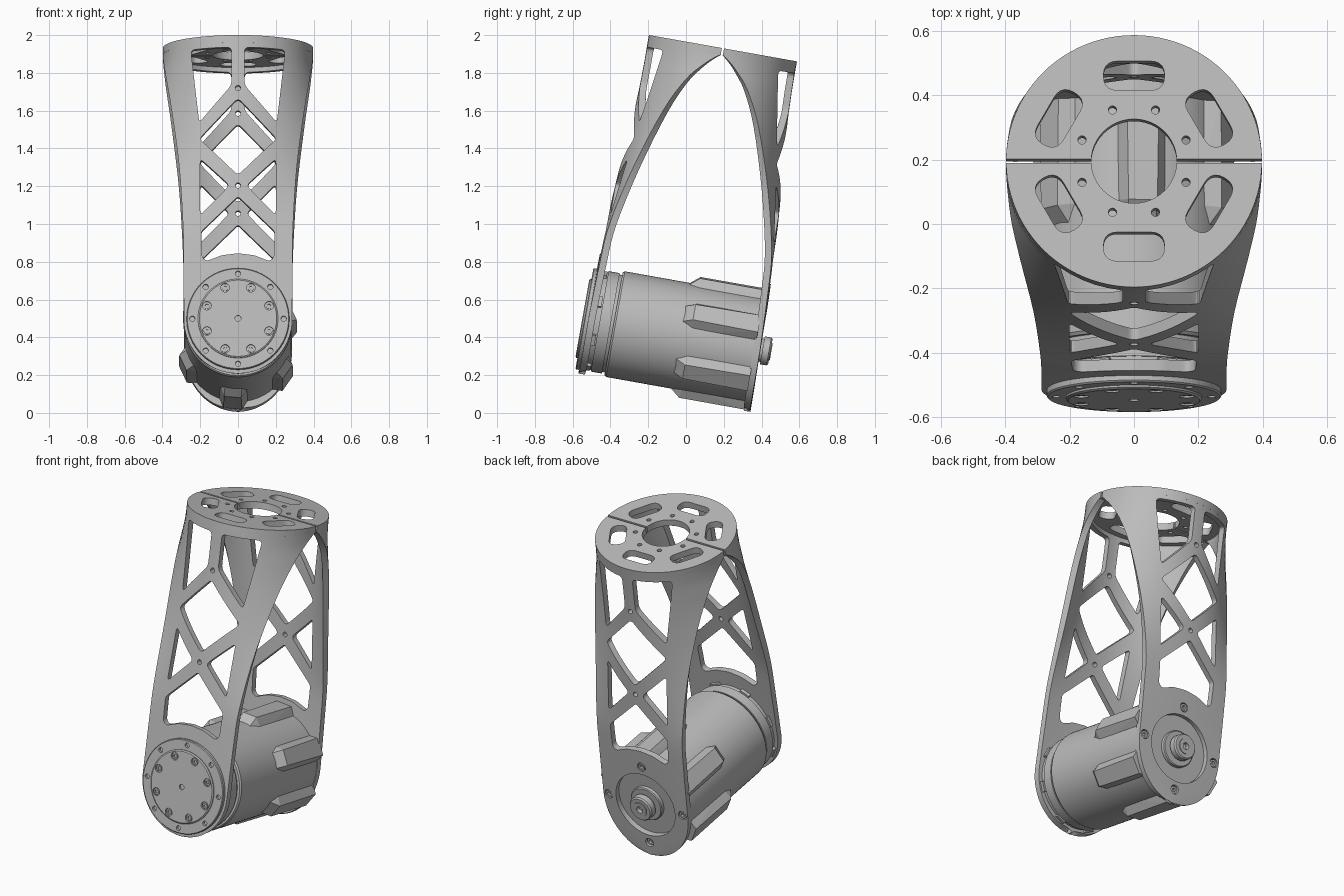
import bpy, bmesh, math
from mathutils import Matrix, Vector

if "Cube" in bpy.data.objects:
    bpy.data.objects.remove(bpy.data.objects["Cube"])

# Everything is built upright (x, u = depth, w = height), then tilted as a whole
TILT = Matrix.Rotation(math.radians(-10.1), 4, 'X')
MID = -0.146      # depth of the split between the two arms
AXIS = 0.397      # height of the motor axis
TOP = 1.935

grey = bpy.data.materials.new("machined_grey")
grey.use_nodes = True
grey.diffuse_color = (0.5, 0.5, 0.5, 1)
grey.node_tree.nodes["Principled BSDF"].inputs["Base Color"].default_value = grey.diffuse_color


def make(name, bm, recalc=True):
    if recalc:
        bmesh.ops.recalc_face_normals(bm, faces=bm.faces)
    me = bpy.data.meshes.new(name)
    bm.to_mesh(me)
    bm.free()
    me.materials.append(grey)
    ob = bpy.data.objects.new(name, me)
    bpy.context.collection.objects.link(ob)
    ob.matrix_world = TILT
    return ob


def bake(ob):
    bpy.context.view_layer.update()
    dg = bpy.context.evaluated_depsgraph_get()
    me = bpy.data.meshes.new_from_object(ob.evaluated_get(dg))
    ob.modifiers.clear()
    ob.data = me


def cut(ob, bm):
    cutter = make("cutter", bm)
    cutter.hide_render = True
    mod = ob.modifiers.new("cut", 'BOOLEAN')
    mod.object, mod.operation, mod.solver = cutter, 'DIFFERENCE', 'EXACT'
    bake(ob)
    bpy.data.objects.remove(cutter)


def smooth(ob):
    ob.data.shade_smooth()
    ob.data.set_sharp_from_angle(angle=math.radians(32))
    return ob


def rounded(pts, r):
    out, n = [], len(pts)
    for i in range(n):
        p, a, b = (Vector(pts[k % n]) for k in (i, i - 1, i + 1))
        s, e = p + (a - p).normalized() * r, p + (b - p).normalized() * r
        for k in range(6):
            t = k / 5
            out.append(s * (1 - t) ** 2 + p * (2 * t * (1 - t)) + e * t * t)
    return out


def circle(cx, cy, r, seg=20):
    return [(cx + r * math.cos(math.tau * k / seg), cy + r * math.sin(math.tau * k / seg))
            for k in range(seg)]


def polar(r, deg, cx=0.0, cy=0.0):
    return cx + r * math.cos(math.radians(deg)), cy + r * math.sin(math.radians(deg))


def prism(bm, pts, a, b, upright=False):
    """Extrude a flat outline from a to b, along depth or along height."""
    place = (lambda p: (p[0], p[1], a)) if upright else (lambda p: (p[0], a, p[1]))
    face = bm.faces.new([bm.verts.new(place(p)) for p in pts])
    new = bmesh.ops.extrude_face_region(bm, geom=[face])["geom"]
    step = Vector((0, 0, b - a)) if upright else Vector((0, b - a, 0))
    bmesh.ops.translate(bm, vec=step, verts=[v for v in new if isinstance(v, bmesh.types.BMVert)])


def lathe(name, prof, x=0.0, w=AXIS, seg=64):
    bm = bmesh.new()
    vs = [bm.verts.new((x + r, u, w)) for u, r in prof]
    es = [bm.edges.new(p) for p in zip(vs, vs[1:])]
    bmesh.ops.spin(bm, geom=vs + es, cent=(x, 0, w), axis=(0, 1, 0), angle=math.tau, steps=seg)
    bmesh.ops.remove_doubles(bm, verts=bm.verts, dist=0.0003)
    return smooth(make(name, bm))


# Arm shape by height: w, half width, depth at centre, depth at edge
KEYS = [Vector(k) for k in (
    (1.90, .398, .398, .006), (1.875, .397, .398, .04), (1.83, .392, .398, .09),
    (1.74, .38, .399, .165), (1.56, .352, .406, .255), (1.24, .312, .432, .36),
    (0.92, .292, .453, .435), (0.70, .288, .461, .452), (AXIS, .287, .466, .462))]


def arm_rows(drop):
    rows = []
    for i in range(len(KEYS) - 1):
        p0, p1, p2, p3 = (KEYS[max(0, min(len(KEYS) - 1, k))] for k in range(i - 1, i + 3))
        for s in range(4):
            t = s / 4
            rows.append(p1 + (p2 - p0) * (t / 2) + (2 * p0 - 5 * p1 + 4 * p2 - p3) * (t * t / 2)
                        + (3 * p1 - p0 - 3 * p2 + p3) * (t ** 3 / 2))
    for k in range(16):   # rounded lower end
        a = math.radians(87) * k / 15
        rows.append(Vector((AXIS - drop * math.sin(a), .287 * math.cos(a), .466, .462)))
    return rows


def arm(name, side, drop):
    bm, grid, cols = bmesh.new(), [], 28
    for w, half, deep, edge in arm_rows(drop):
        sag = deep - edge
        rad = (half * half + sag * sag) / (2 * sag)
        span = math.atan2(half, rad - sag)
        line = []
        for j in range(cols + 1):
            a = span * (2 * j / cols - 1)
            d = deep - rad * (1 - math.cos(a))
            line.append(bm.verts.new((rad * math.sin(a), MID + side * d + .012 * (1.9 - w) / 1.5, w)))
        grid.append(line)
    for r0, r1 in zip(grid, grid[1:]):
        for j in range(cols):
            bm.faces.new((r0[j], r0[j + 1], r1[j + 1], r1[j]))
    ob = make(name, bm, recalc=False)
    wall = ob.modifiers.new("wall", 'SOLIDIFY')
    wall.thickness, wall.offset = .036, -side
    bake(ob)

    # Lattice windows and bolt holes
    near, far = MID + side * .12, MID + side * .8
    bm = bmesh.new()
    for m in (1, -1):
        prism(bm, rounded([(m * .035, 1.87), (m * .25, 1.87), (m * .205, 1.47), (m * .035, 1.665)], .025), near, far)
        prism(bm, rounded([(m * .2, 1.27), (m * .045, 1.12), (m * .2, .96)], .025), near, far)
    prism(bm, rounded([(0, 1.595), (.205, 1.38), (0, 1.175), (-.205, 1.38)], .025), near, far)
    base = [polar(.355, d, 0, AXIS) for d in (62, 76, 90, 104, 118)]
    prism(bm, rounded([(0, 1.06), (.195, .87), (.19, .73)] + base + [(-.19, .73), (-.195, .87)], .015), near, far)
    for w in (1.65, 1.12):
        prism(bm, circle(0, w, .014), near, far)
    if side > 0:
        prism(bm, circle(0, AXIS, .2, 64), near, far)
        for d in range(0, 360, 90):
            prism(bm, circle(*polar(.25, d, 0, AXIS), .027), near, far)
    cut(ob, bm)
    smooth(ob)


arm("front_arm", -1, .292)
arm("back_arm", 1, .332)

# Split top plate with slots, bolt holes and centre opening
bm = bmesh.new()
prism(bm, circle(0, MID, .398, 96), 1.895, TOP, True)
plate = make("top_plate", bm)
bm = bmesh.new()
prism(bm, circle(0, MID, .133, 48), 1.8, 2.1, True)
for d in range(30, 390, 60):
    rim, tan = Vector(polar(1, d)), Vector(polar(1, d + 90))
    box = [Vector((0, MID)) + rim * (.27 + p * .046) + tan * (q * .095)
           for p, q in ((1, 1), (1, -1), (-1, -1), (-1, 1))]
    prism(bm, rounded(box, .045), 1.8, 2.1, True)
for k in range(8):
    prism(bm, circle(*polar(.175, 22.5 + 45 * k, 0, MID), .013), 1.8, 2.1, True)
cut(plate, bm)
bm = bmesh.new()
prism(bm, [(-1, MID - .006), (1, MID - .006), (1, MID + .006), (-1, MID + .006)], 1.8, 2.1, True)
cut(plate, bm)
smooth(plate)

# Motor body with stepped front collar
lathe("motor_body", [(-.59, 0), (-.59, .262), (-.535, .262), (-.535, .27), (-.475, .27), (-.475, .262),
                     (-.46, .262), (-.46, .277), (-.45, .284), (.3, .284), (.3, 0)], seg=80)

# Raised pads round the rear half of the motor, tabs round the collar
bm = bmesh.new()
for k in range(6):
    a = 25 + 60 * k
    rim, tan = Vector(polar(1, a)), Vector(polar(1, a + 90))
    pts = []
    for t, u, r in ((.085, .3, .25), (.085, -.04, .25), (.045, -.12, .265), (.05, .3, .322), (.045, -.05, .322)):
        for m in (1, -1):
            p = rim * r + tan * (t * m)
            pts.append(bm.verts.new((p.x, u, AXIS + p.y)))
    bmesh.ops.convex_hull(bm, input=pts)
make("motor_pads", bm)
bm = bmesh.new()
for k in range(8):
    a = 22.5 + 45 * k
    rim, tan = Vector(polar(1, a)), Vector(polar(1, a + 90))
    pts = [rim * r + tan * t + Vector((0, AXIS)) for r, t in ((.24, -.03), (.276, -.03), (.276, .03), (.24, .03))]
    prism(bm, pts, -.575, -.54)
make("collar_tabs", bm)

# Front flange ring and output disc with countersunk screws
ring = lathe("front_flange", [(-.59, 0), (-.617, 0), (-.617, .268), (-.612, .272), (-.59, .272), (-.59, 0)])
bm = bmesh.new()
for k in range(8):
    prism(bm, circle(*polar(.242, 45 * k, 0, AXIS), .014), -.7, -.6)
cut(ring, bm)
smooth(ring)
disc = lathe("output_disc", [(-.6, 0), (-.628, 0), (-.628, .205), (-.623, .212), (-.6, .212), (-.6, 0)])
bm = bmesh.new()
prism(bm, circle(0, AXIS, .016), -.7, -.612)
for k in range(8):
    prism(bm, circle(*polar(.178, 22.5 + 45 * k, 0, AXIS), .023), -.7, -.612)
cut(disc, bm)
smooth(disc)
for k in range(8):
    x, w = polar(.178, 22.5 + 45 * k, 0, AXIS)
    lathe("disc_screw", [(-.61, .017), (-.624, .017), (-.624, .009), (-.614, .009), (-.614, 0)], x, w, 18)

# Rear hub, shaft and screws
lathe("rear_hub", [(.29, .105), (.32, .105), (.325, .1), (.325, 0)], seg=48)
lathe("rear_shaft", [(.3, .062), (.34, .062), (.34, .075), (.375, .075), (.383, .068), (.383, .045),
                     (.388, .045), (.388, .02), (.365, .02), (.365, 0)], seg=40)
for d in range(0, 360, 90):
    x, w = polar(.25, d, 0, AXIS)
    lathe("rear_screw", [(.295, .022), (.325, .022), (.325, .011), (.312, .011), (.312, 0)], x, w, 18)
